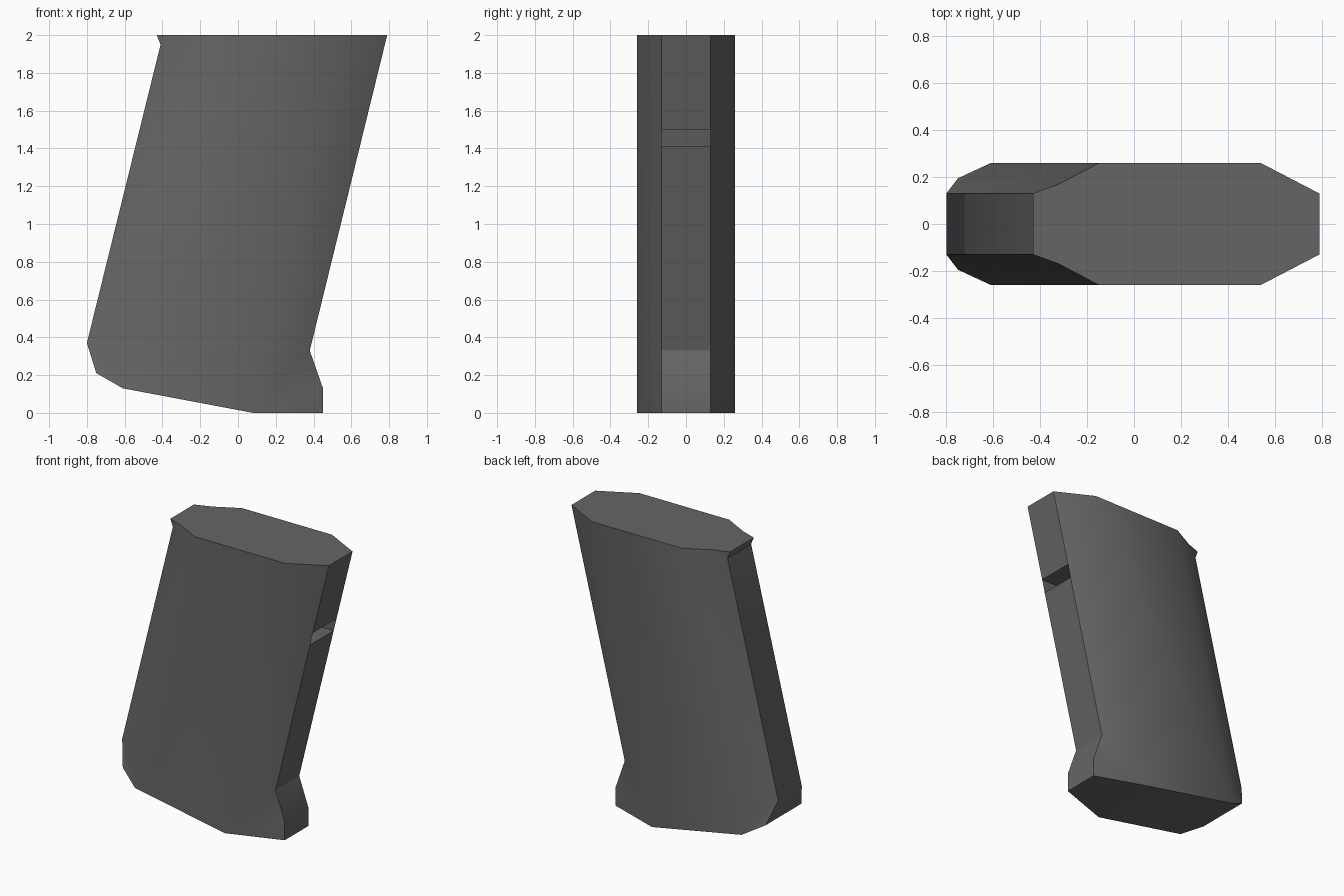
import bpy
import bmesh
import math

default = bpy.data.objects.get("Cube")
if default:
    bpy.data.objects.remove(default, do_unlink=True)

EDGE, SIDE = 0.13, 0.26

# Dark grey plastic
plastic = bpy.data.materials.new("dark_grey")
plastic.use_nodes = True
grey = (0.13, 0.13, 0.13, 1)
plastic.diffuse_color = grey
plastic.node_tree.nodes["Principled BSDF"].inputs["Base Color"].default_value = grey

# Corner points of one half: x, half width, z
corners = {
    "front_top": (0.79, EDGE, 2),
    "slot_top": (0.667, EDGE, 1.5),
    "slot_top_in": (0.46, EDGE, 1.5),
    "slot_low_in": (0.44, EDGE, 1.41),
    "slot_low": (0.645, EDGE, 1.41),
    "waist": (0.38, EDGE, 0.33),
    "toe_top": (0.45, EDGE, 0.13),
    "toe": (0.45, EDGE, 0),
    "sole": (0.08, SIDE, 0),
    "heel": (-0.61, SIDE, 0.13),
    "heel_bevel": (-0.75, 0.195, 0.21),
    "rear_low": (-0.80, EDGE, 0.37),
    "rear_high": (-0.41, EDGE, 1.95),
    "lip": (-0.43, EDGE, 2),
    "lip_side": (-0.32, 0.17, 2),
    "rear_shoulder": (-0.15, SIDE, 2),
    "front_shoulder": (0.54, SIDE, 2),
}

# Flank panels, mirrored onto both sides
panels = [
    "front_top front_shoulder sole waist slot_low slot_top",
    "waist sole toe_top",
    "toe_top sole toe",
    "front_shoulder rear_shoulder heel sole",
    "rear_shoulder lip_side rear_high",
    "rear_shoulder rear_high rear_low heel",
    "heel rear_low heel_bevel",
    "lip_side lip rear_high",
    "slot_top slot_top_in slot_low_in slot_low",
]

# Band that joins the two flanks, running down the front, under and up the rear
band = list(corners)[:14]
rim = ["front_top", "front_shoulder", "rear_shoulder", "lip_side", "lip"]

bm = bmesh.new()
near = {n: bm.verts.new((x, -y, z)) for n, (x, y, z) in corners.items()}
far = {n: bm.verts.new((x, y, z)) for n, (x, y, z) in corners.items()}

for panel in panels:
    for half in (near, far):
        bm.faces.new([half[n] for n in panel.split()])
for a, b in zip(band, band[1:]):
    bm.faces.new((near[a], near[b], far[b], far[a]))
bm.faces.new([near[n] for n in rim] + [far[n] for n in reversed(rim)])
bmesh.ops.recalc_face_normals(bm, faces=bm.faces[:])

mesh = bpy.data.meshes.new("grip")
bm.to_mesh(mesh)
bm.free()
mesh.materials.append(plastic)
grip = bpy.data.objects.new("grip", mesh)
bpy.context.collection.objects.link(grip)

# Soft flanks, crisp band edges
bpy.context.view_layer.objects.active = grip
grip.select_set(True)
bpy.ops.object.shade_smooth_by_angle(angle=math.radians(32))
